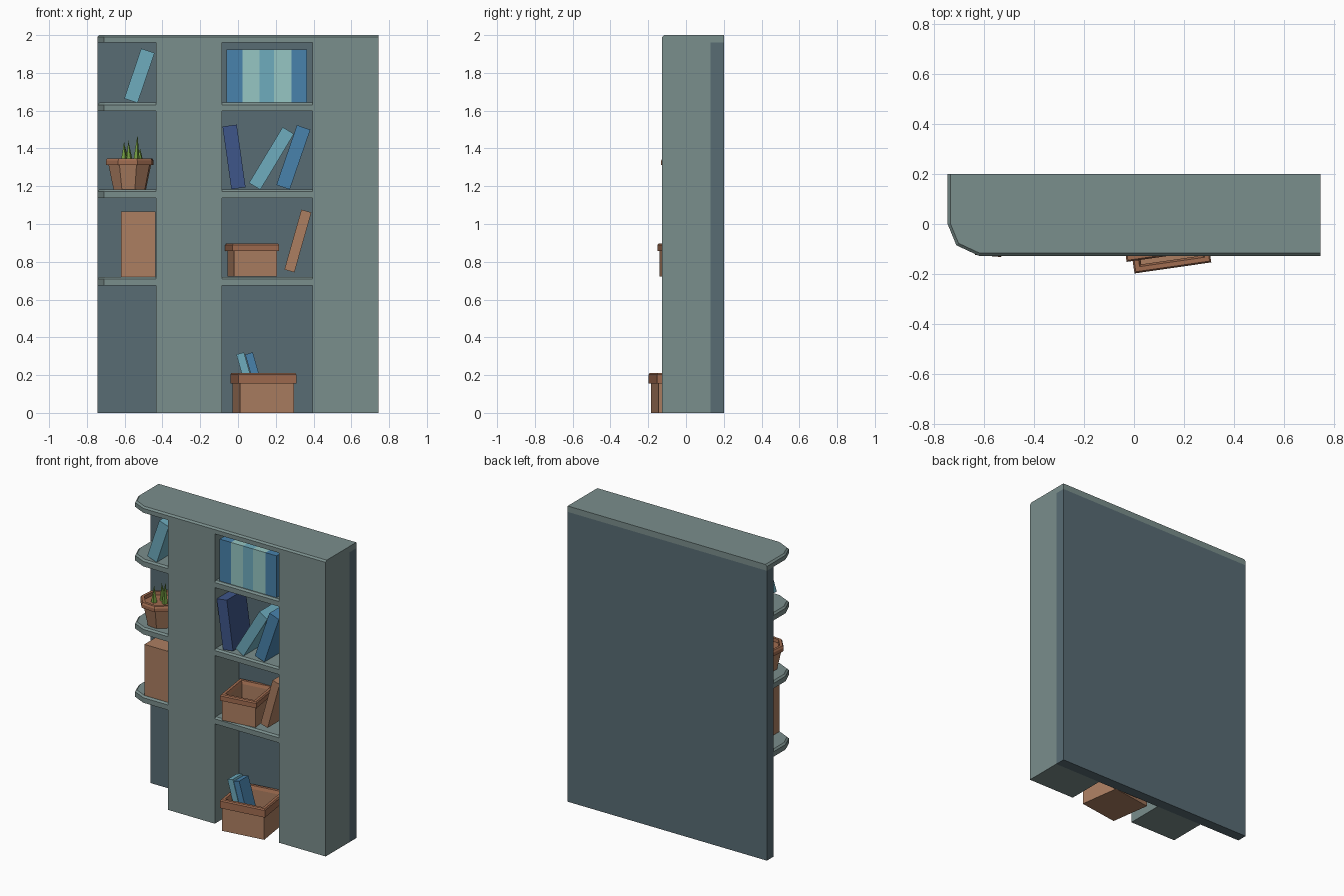
import bpy, bmesh, math
from mathutils import Matrix, Vector

if "Cube" in bpy.data.objects:
    bpy.data.objects.remove(bpy.data.objects["Cube"])


def mat(name, r, g, b):
    m = bpy.data.materials.new(name)
    lin = [((c / 255 + 0.055) / 1.055) ** 2.4 for c in (r, g, b)]
    m.diffuse_color = (*lin, 1)
    m.use_nodes = True
    m.node_tree.nodes["Principled BSDF"].inputs["Base Color"].default_value = m.diffuse_color
    return m


GREY = mat("sage_grey", 122, 142, 140)
SLATE = mat("dark_slate", 88, 108, 116)
BLUE = mat("mid_blue", 72, 130, 172)
TEAL = mat("light_blue", 110, 172, 190)
AQUA = mat("pale_aqua", 150, 198, 195)
NAVY = mat("navy", 62, 86, 138)
TAN = mat("tan", 172, 126, 97)
BROWN = mat("brown", 160, 108, 80)
GREEN = mat("leaf_green", 118, 160, 66)


def finish(name, bm, material):
    bmesh.ops.recalc_face_normals(bm, faces=bm.faces)
    me = bpy.data.meshes.new(name)
    bm.to_mesh(me)
    bm.free()
    me.materials.append(material)
    ob = bpy.data.objects.new(name, me)
    bpy.context.collection.objects.link(ob)
    return ob


def box(name, x0, x1, y0, y1, z0, z1, material):
    bm = bmesh.new()
    c = Vector(((x0 + x1) / 2, (y0 + y1) / 2, (z0 + z1) / 2))
    bmesh.ops.create_cube(bm, size=1, matrix=Matrix.Translation(c) @ Matrix.Diagonal((x1 - x0, y1 - y0, z1 - z0, 1)))
    return finish(name, bm, material)


def book(name, x, z, w, h, lean, material, y=-0.01, depth=0.2):
    ob = box(name, -w / 2, w / 2, -depth / 2, depth / 2, -h / 2, h / 2, material)
    ob.location = (x, y, z)
    ob.rotation_euler.y = math.radians(lean)


def slab(name, outline, z0, z1, exposed):
    """Extruded outline; top edges chosen by exposed(a, b) get a small chamfer."""
    bm = bmesh.new()
    f = bm.faces.new([bm.verts.new((x, y, z0)) for x, y in outline])
    up = bmesh.ops.extrude_face_region(bm, geom=[f], use_keep_orig=True)
    bmesh.ops.translate(bm, verts=[v for v in up["geom"] if isinstance(v, bmesh.types.BMVert)], vec=(0, 0, z1 - z0))
    edges = [e for e in bm.edges if all(v.co.z > z1 - 1e-4 for v in e.verts) and exposed(*[v.co for v in e.verts])]
    bmesh.ops.bevel(bm, geom=edges, offset=0.011, segments=1, affect='EDGES', profile=0.5)
    return finish(name, bm, GREY)


F, MID, BACK, L, R = -0.127, 0.13, 0.20, -0.745, 0.745


def rounded(right, back):
    return [(L, back), (L, 0.0), (-0.71, -0.085), (-0.62, F), (right, F), (right, back)]


def front_or_left(right, back):
    def test(a, b):
        on_right = abs(a.x - right) < 1e-4 and abs(b.x - right) < 1e-4
        on_back = abs(a.y - back) < 1e-4 and abs(b.y - back) < 1e-4
        return not (on_right or on_back)
    return test


# Case: back panel, two columns, top board
box("back_panel", L, R, MID, BACK, 0, 1.96, SLATE)
box("left_column", -0.435, -0.085, F, MID, 0, 1.962, GREY)
box("right_column", 0.395, R, F, MID, 0, 1.962, GREY)
slab("top_board", rounded(R, BACK), 1.96, 2.0, front_or_left(R, BACK))

# Shelves: rounded end shelves and straight centre shelves
for i, z in enumerate((0.675, 1.137, 1.597)):
    slab(f"end_shelf_{i}", rounded(-0.435, MID), z, z + 0.045, front_or_left(-0.435, MID))
    slab(f"centre_shelf_{i}", [(-0.085, MID), (-0.085, F), (0.395, F), (0.395, MID)], z, z + 0.045,
         lambda a, b: a.y < F + 1e-4 and b.y < F + 1e-4)

# Upright row of books
xs = (-0.06, 0.024, 0.114, 0.19, 0.283, 0.365)
for i, m in enumerate((BLUE, AQUA, TEAL, AQUA, BLUE)):
    box(f"row_book_{i}", xs[i], xs[i + 1], -0.11, 0.1, 1.642, 1.925, m)

# Leaning books
book("end_book", -0.522, 1.785, 0.075, 0.28, 18.8, TEAL)
book("navy_book", -0.021, 1.355, 0.076, 0.335, -8, NAVY)
book("light_book", 0.177, 1.347, 0.07, 0.345, 31, TEAL)
book("blue_book", 0.293, 1.353, 0.075, 0.335, 19, BLUE)
book("tan_book", 0.317, 0.91, 0.055, 0.33, 15.8, TAN)
book("basket_book_light", 0.047, 0.19, 0.042, 0.26, -16, TEAL, -0.05, 0.1)
book("basket_book_blue", 0.094, 0.19, 0.042, 0.26, -16, BLUE, -0.05, 0.1)

# Box on the end shelf
box("tan_box", -0.62, -0.436, -0.115, 0.1, 0.72, 1.065, TAN)


def loft(name, rings, material):
    """Skin a list of vertex rings and cap both ends."""
    bm = bmesh.new()
    vs = [[bm.verts.new(p) for p in ring] for ring in rings]
    n = len(vs[0])
    for a, b in zip(vs, vs[1:]):
        for i in range(n):
            bm.faces.new((a[i], a[(i + 1) % n], b[(i + 1) % n], b[i]))
    bm.faces.new(vs[0])
    bm.faces.new(vs[-1])
    return finish(name, bm, material)


def color_rim(ob, zlim, material):
    ob.data.materials.append(material)
    for p in ob.data.polygons:
        if p.center.z > zlim:
            p.material_index = 1


def basket(name, x, y, z, w, d, h, rim):
    def ring(o, zz):
        return [(sx * (w / 2 + o), sy * (d / 2 + o), zz) for sx, sy in ((-1, -1), (1, -1), (1, 1), (-1, 1))]
    ob = loft(name, [ring(-0.01, 0), ring(-0.01, h - rim), ring(0, h - rim), ring(0, h - 0.008),
                     ring(-0.006, h), ring(-0.024, h), ring(-0.032, h - 0.02), ring(-0.032, 0.015)], TAN)
    ob.location = (x, y, z)
    ob.rotation_euler.z = math.radians(8.2)
    color_rim(ob, h - rim - 0.001, BROWN)


# Baskets
basket("upper_basket", 0.075, 0.0, 0.721, 0.25, 0.27, 0.176, 0.04)
basket("lower_basket", 0.134, -0.027, 0.0, 0.31, 0.30, 0.212, 0.056)

# Octagonal plant pot
PX, PY = -0.573, -0.005


def octo(r, z):
    return [(PX + r * math.cos(a), PY + r * math.sin(a), z)
            for a in (math.radians(17.5 + 45 * i) for i in range(8))]


pot = loft("plant_pot", [octo(0.09, 1.182), octo(0.118, 1.312), octo(0.133, 1.312), octo(0.133, 1.335),
                         octo(0.126, 1.347), octo(0.107, 1.347), octo(0.104, 1.325)], TAN)
color_rim(pot, 1.311, BROWN)

# Spiky leaves: (base x, base y, tip lean, tip height)
for i, (dx, dy, lean, tip) in enumerate(((-0.03, -0.03, 0.0, 1.437), (0.0, 0.02, -0.008, 1.442), (0.035, -0.01, 0.006, 1.472),
                                         (-0.015, 0.05, -0.01, 1.41), (0.055, 0.035, 0.0, 1.40))):
    bm = bmesh.new()
    base = [bm.verts.new((PX + dx + 0.02 * math.cos(a), PY + dy + 0.02 * math.sin(a), 1.32))
            for a in (math.radians(20 + 90 * k) for k in range(4))]
    top = bm.verts.new((PX + dx + lean, PY + dy, tip))
    for k in range(4):
        bm.faces.new((base[k], base[(k + 1) % 4], top))
    bm.faces.new(base)
    finish(f"leaf_{i}", bm, GREEN)
